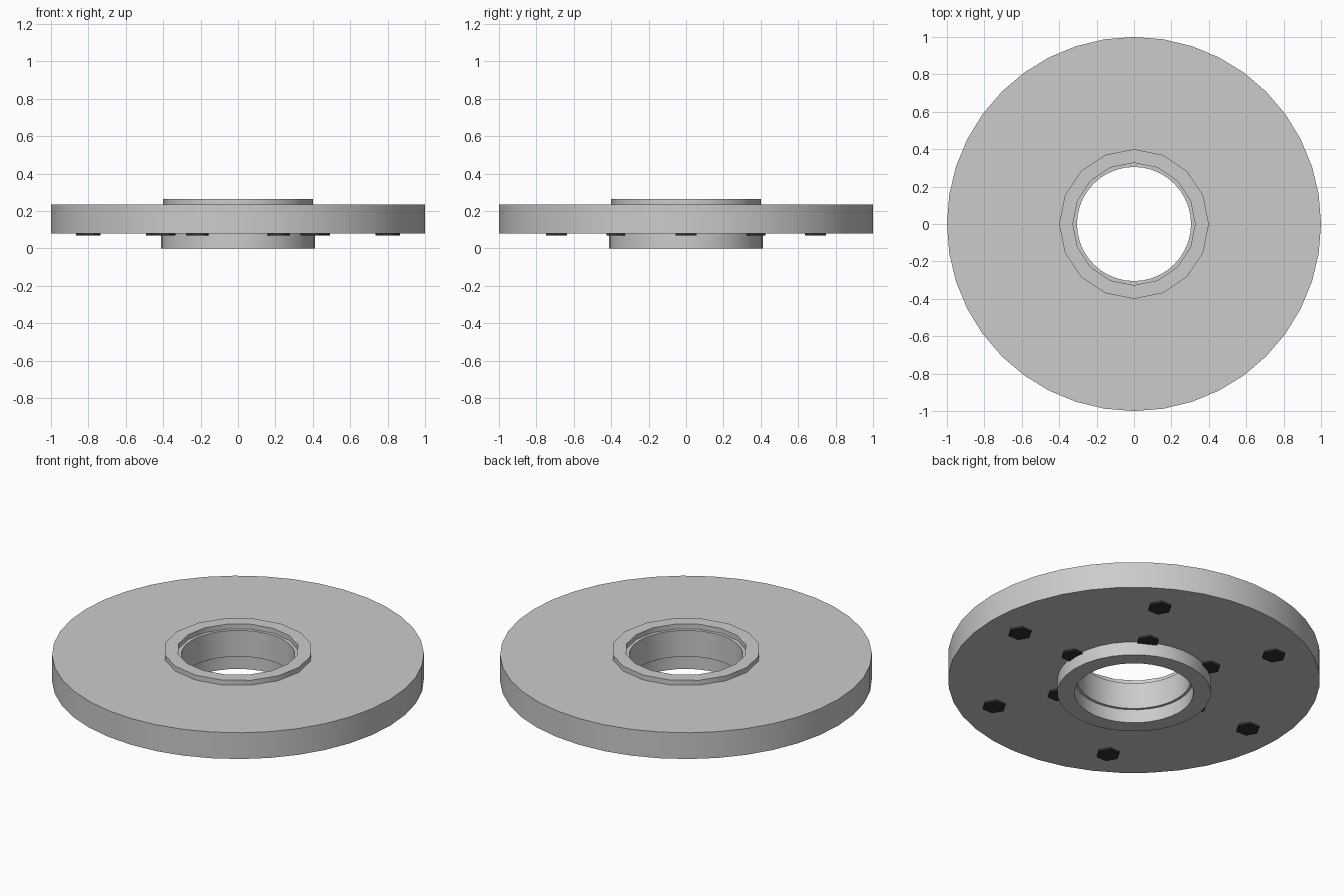
import bpy, bmesh, math

if "Cube" in bpy.data.objects:
    bpy.data.objects.remove(bpy.data.objects["Cube"])


def finish(name, bm, smooth=True):
    bmesh.ops.recalc_face_normals(bm, faces=bm.faces)
    mesh = bpy.data.meshes.new(name)
    bm.to_mesh(mesh)
    bm.free()
    ob = bpy.data.objects.new(name, mesh)
    bpy.context.collection.objects.link(ob)
    if smooth:
        bpy.ops.object.select_all(action='DESELECT')
        ob.select_set(True)
        bpy.context.view_layer.objects.active = ob
        bpy.ops.object.shade_smooth_by_angle(angle=math.radians(30))
    return ob


def annulus(name, r_out, r_in, z0, z1, sides):
    """Closed ring swept from a rectangular section, first corner on +x."""
    bm = bmesh.new()
    section = [(r_out, z0), (r_out, z1), (r_in, z1), (r_in, z0)]
    rings = []
    for i in range(sides):
        a = 2 * math.pi * i / sides
        rings.append([bm.verts.new((r * math.cos(a), r * math.sin(a), z))
                      for r, z in section])
    for i in range(sides):
        p, q = rings[i], rings[(i + 1) % sides]
        for j in range(4):
            k = (j + 1) % 4
            bm.faces.new((p[j], q[j], q[k], p[k]))
    return finish(name, bm)


def hex_bolt(name, x, y, radius, z0, z1, mat):
    bm = bmesh.new()
    lower, upper = [[bm.verts.new((x + radius * math.cos(math.pi * i / 3),
                                   y + radius * math.sin(math.pi * i / 3), z))
                     for i in range(6)] for z in (z0, z1)]
    bm.faces.new(lower)
    bm.faces.new(upper)
    for i in range(6):
        k = (i + 1) % 6
        bm.faces.new((lower[i], lower[k], upper[k], upper[i]))
    ob = finish(name, bm, smooth=False)
    ob.data.materials.append(mat)


# Main disc with raised collar above and hub collar below
annulus("disc", 1.0, 0.305, 0.08, 0.236, 40)
annulus("top_collar", 0.4, 0.327, 0.236, 0.265, 16)
annulus("bottom_collar", 0.413, 0.32, 0.0, 0.08, 32)

# Two circles of dark hexagonal bolt heads on the underside
dark = bpy.data.materials.new("dark_metal")
dark.diffuse_color = (0.03, 0.03, 0.03, 1)
dark.use_nodes = True
dark.node_tree.nodes["Principled BSDF"].inputs["Base Color"].default_value = dark.diffuse_color
for label, dist, radius in (("outer", 0.8, 0.065), ("inner", 0.43, 0.062)):
    for i in range(6):
        a = math.pi * i / 3
        hex_bolt(f"{label}_bolt_{i + 1}", dist * math.cos(a), dist * math.sin(a),
                 radius, 0.069, 0.085, dark)
